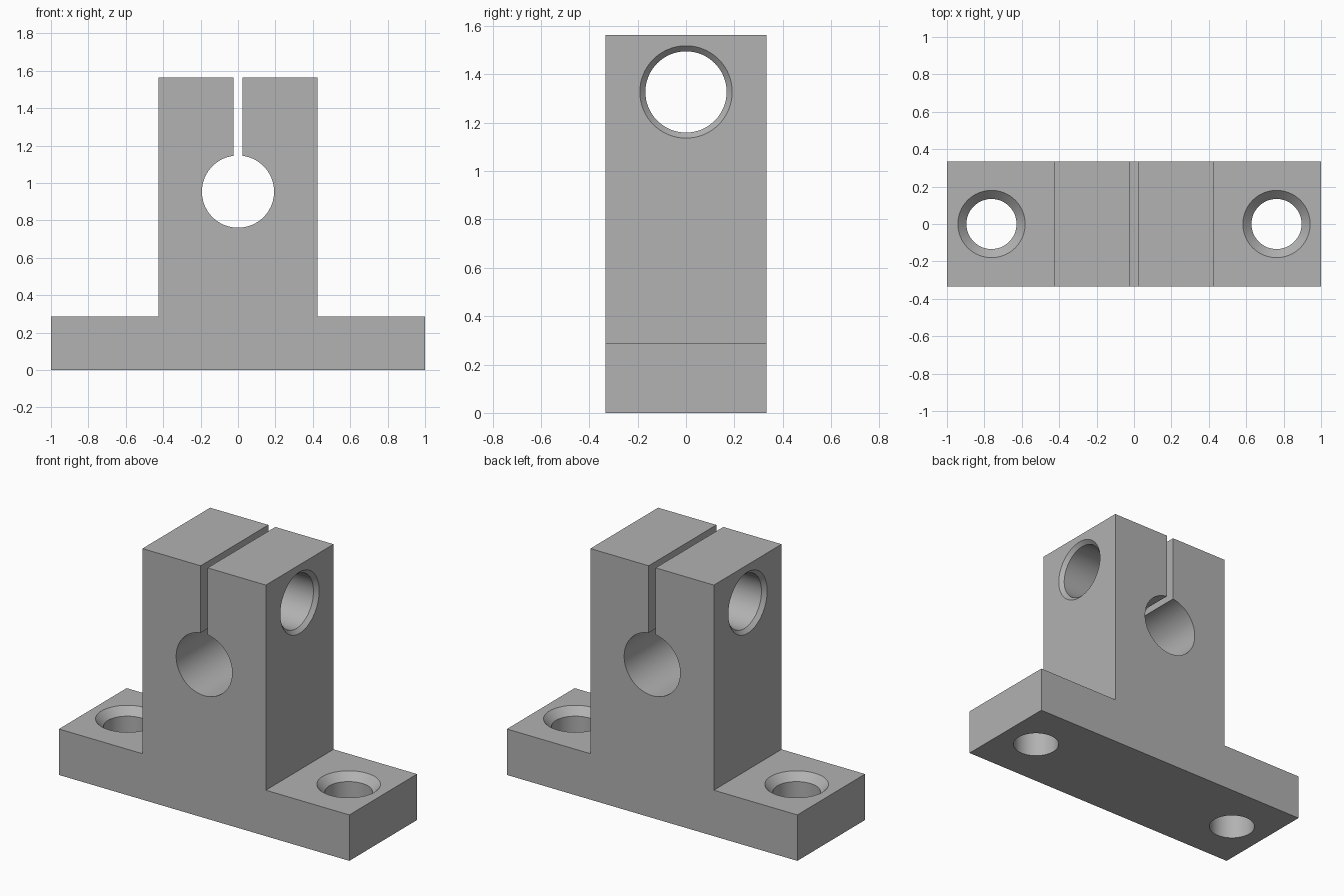
import bpy, bmesh
from math import asin, cos, sin, pi, radians
from mathutils import Matrix

if "Cube" in bpy.data.objects:
    bpy.data.objects.remove(bpy.data.objects["Cube"])

HALF_DEPTH = 0.333
BASE_TOP, TOP = 0.286, 1.563
HALF_COLUMN, HALF_SLIT = 0.425, 0.024
SHAFT_Z, SHAFT_R = 0.954, 0.193
SEGMENTS = 64

grey = bpy.data.materials.new("plain grey")
grey.use_nodes = True
colour = (0.445, 0.445, 0.445, 1)
grey.diffuse_color = colour
grey.node_tree.nodes["Principled BSDF"].inputs["Base Color"].default_value = colour


def make_object(name, bm):
    bmesh.ops.recalc_face_normals(bm, faces=bm.faces)
    mesh = bpy.data.meshes.new(name)
    bm.to_mesh(mesh)
    bm.free()
    mesh.materials.append(grey)
    obj = bpy.data.objects.new(name, mesh)
    bpy.context.collection.objects.link(obj)
    return obj


def hole_cutter(name, profile, matrix):
    """Closed turned solid from (radius, height) pairs along local z."""
    bm = bmesh.new()
    rings = [[bm.verts.new((r * cos(2 * pi * i / SEGMENTS), r * sin(2 * pi * i / SEGMENTS), z))
              for i in range(SEGMENTS)] for r, z in profile]
    for a, b in zip(rings, rings[1:]):
        for i in range(SEGMENTS):
            j = (i + 1) % SEGMENTS
            bm.faces.new((a[i], a[j], b[j], b[i]))
    bm.faces.new(rings[0])
    bm.faces.new(rings[-1])
    bm.transform(matrix)
    cutter = make_object(name, bm)
    cutter.hide_render = True
    return cutter


# Bracket outline: foot, column, slit and shaft bore in one profile
right_half = [(1, 0), (1, BASE_TOP), (HALF_COLUMN, BASE_TOP), (HALF_COLUMN, TOP), (HALF_SLIT, TOP)]
start = asin(HALF_SLIT / SHAFT_R)
arc = [start + (2 * pi - 2 * start) * i / SEGMENTS for i in range(SEGMENTS + 1)]
bore = [(SHAFT_R * sin(a), SHAFT_Z + SHAFT_R * cos(a)) for a in arc]
outline = right_half + bore + [(-x, z) for x, z in reversed(right_half)]

bm = bmesh.new()
face = bm.faces.new([bm.verts.new((x, -HALF_DEPTH, z)) for x, z in outline])
extruded = bmesh.ops.extrude_face_region(bm, geom=[face])["geom"]
bmesh.ops.translate(bm, vec=(0, 2 * HALF_DEPTH, 0),
                    verts=[v for v in extruded if isinstance(v, bmesh.types.BMVert)])
bracket = make_object("shaft_support_bracket", bm)

# Countersunk mounting holes in the foot
BOLT_R, SINK, OVER = 0.134, 0.046, 0.05
bolt_profile = [(BOLT_R, -OVER), (BOLT_R, BASE_TOP - SINK), (BOLT_R + SINK + OVER, BASE_TOP + OVER)]
cutters = [hole_cutter("mounting_hole_cutter", bolt_profile, Matrix.Translation((x, 0, 0)))
           for x in (-0.762, 0.762)]

# Clamp screw hole across the column, chamfered at both ends
CLAMP_R, CHAMFER = 0.168, 0.023
clamp_half = [(CLAMP_R, HALF_COLUMN - CHAMFER), (CLAMP_R + CHAMFER + OVER, HALF_COLUMN + OVER)]
clamp_profile = [(r, -z) for r, z in reversed(clamp_half)] + clamp_half
cutters.append(hole_cutter("clamp_hole_cutter", clamp_profile,
                           Matrix.Translation((0, 0, 1.327)) @ Matrix.Rotation(pi / 2, 4, "Y")))

# Cut the holes, then discard the cutters
bpy.ops.object.select_all(action="DESELECT")
bpy.context.view_layer.objects.active = bracket
bracket.select_set(True)
for cutter in cutters:
    mod = bracket.modifiers.new("hole", "BOOLEAN")
    mod.operation = "DIFFERENCE"
    mod.solver = "EXACT"
    mod.object = cutter
    bpy.ops.object.modifier_apply(modifier=mod.name)
    bpy.data.objects.remove(cutter)

bpy.ops.object.shade_smooth_by_angle(angle=radians(30))
